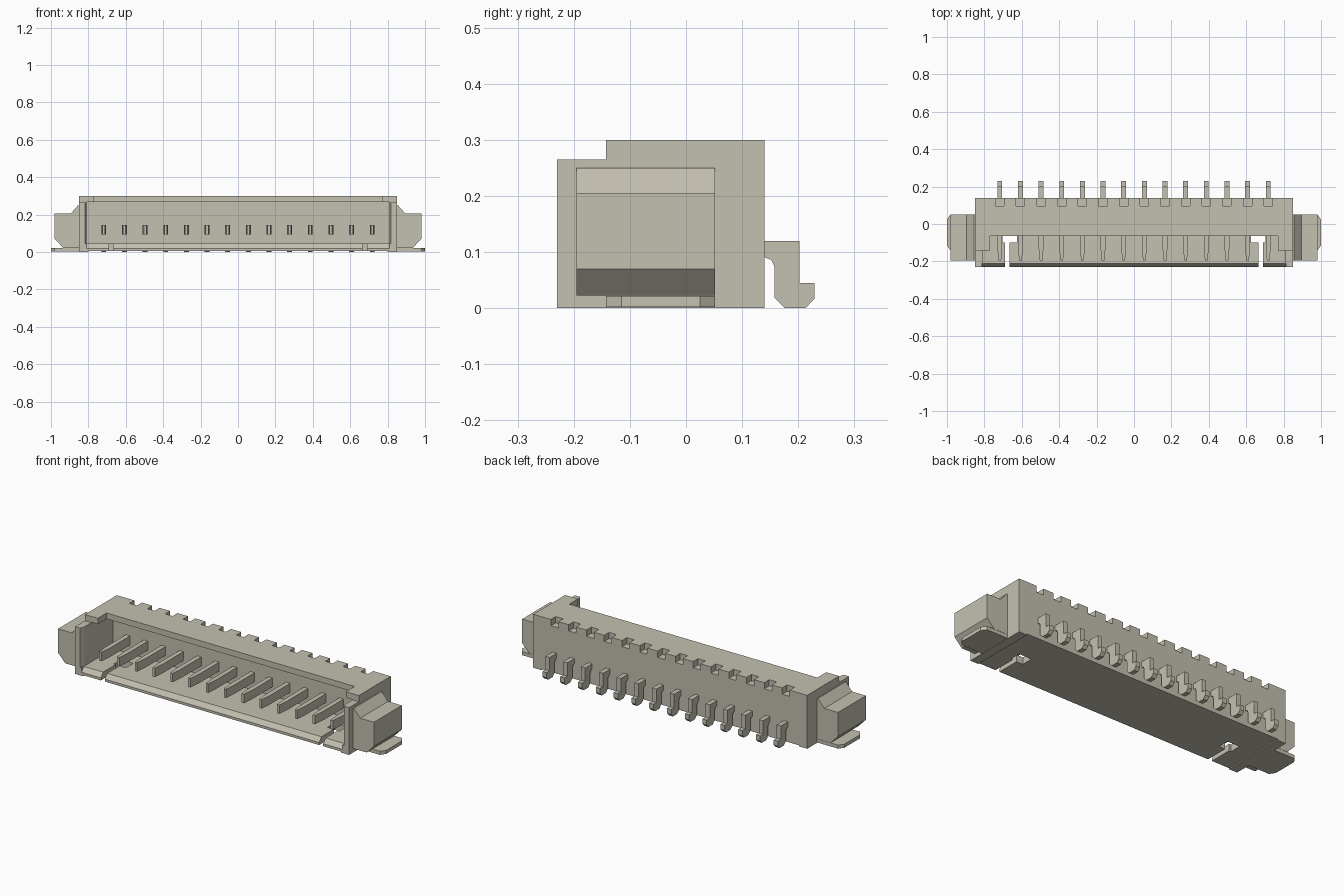
import bpy, bmesh
from mathutils import Vector

if "Cube" in bpy.data.objects:
    bpy.data.objects.remove(bpy.data.objects["Cube"], do_unlink=True)

mat = bpy.data.materials.new("warm_grey_plastic")
mat.use_nodes = True
colour = (0.55, 0.53, 0.44, 1)
mat.diffuse_color = colour
mat.node_tree.nodes["Principled BSDF"].inputs["Base Color"].default_value = colour


def add_prism(bm, pts, axis, a, b):
    """Extrude a 2D profile from a to b along the axis."""
    def place(p, t):
        return Vector({"x": (t, *p), "y": (p[0], t, p[1]), "z": (*p, t)}[axis])
    lo = [bm.verts.new(place(p, a)) for p in pts]
    hi = [bm.verts.new(place(p, b)) for p in pts]
    bm.faces.new(lo)
    bm.faces.new(hi)
    for i in range(len(pts)):
        j = (i + 1) % len(pts)
        bm.faces.new((lo[i], lo[j], hi[j], hi[i]))


def add_box(bm, x0, x1, y0, y1, z0, z1):
    add_prism(bm, [(x0, y0), (x1, y0), (x1, y1), (x0, y1)], "z", z0, z1)


def finish(bm, name):
    bmesh.ops.recalc_face_normals(bm, faces=bm.faces)
    me = bpy.data.meshes.new(name)
    bm.to_mesh(me)
    bm.free()
    me.materials.append(mat)
    ob = bpy.data.objects.new(name, me)
    bpy.context.collection.objects.link(ob)
    return ob


def prism(name, *args):
    bm = bmesh.new()
    add_prism(bm, *args)
    return finish(bm, name)


def boxes(name, dims):
    bm = bmesh.new()
    for d in dims:
        add_box(bm, *d)
    return finish(bm, name)


def cut(target, cutter):
    mod = target.modifiers.new(cutter.name, "BOOLEAN")
    mod.operation = "DIFFERENCE"
    mod.solver = "EXACT"
    mod.object = cutter
    cutter.hide_render = True
    cutter.hide_viewport = True
    cutter.display_type = "WIRE"


PINS = [(i - 6.5) * 0.1104 for i in range(14)]

# Housing shell with stepped roof
housing = prism("housing", [(-0.23, 0), (0.14, 0), (0.14, 0.3), (-0.143, 0.3),
                            (-0.143, 0.265), (-0.23, 0.265)], "x", -0.85, 0.85)
cut(housing, boxes("cavity_cutter", [(-0.81, 0.81, -0.25, 0.05, 0.045, 0.267)]))
cut(housing, boxes("roof_cutter", [(-0.77, 0.77, -0.25, -0.065, 0.2, 0.35)]))
cut(housing, boxes("underside_cutter", [(-0.8, 0.8, -0.25, 0.2, -0.05, 0.006)]))

# Bevelled mouth: floor lip and side walls
cut(housing, prism("lip_cutter", [(-0.25, -0.005), (-0.21, 0.045), (-0.21, 0.06),
                                  (-0.25, 0.06)], "x", -0.81, 0.81))
bm = bmesh.new()
for s in (-1, 1):
    add_prism(bm, [(s * 0.8, -0.25), (s * 0.825, -0.25), (s * 0.81, -0.205),
                   (s * 0.8, -0.205)], "z", 0.045, 0.28)
cut(housing, finish(bm, "mouth_cutter"))

# Notches along the rear top edge
cut(housing, boxes("notch_cutter", [(x - 0.023, x + 0.023, 0.097, 0.16, 0.265, 0.32)
                                    for x in PINS]))

# T-shaped slots through the floor
bm = bmesh.new()
for s in (-1, 1):
    tee = [(0.665, -0.26), (0.69, -0.26), (0.69, -0.1), (0.702, -0.1),
           (0.702, -0.035), (0.625, -0.035), (0.625, -0.1), (0.665, -0.1)]
    add_prism(bm, [(s * x, y) for x, y in tee], "z", -0.03, 0.07)
cut(housing, finish(bm, "slot_cutter"))

# Side ears and solder tabs
for s, side in ((1, "left"), (-1, "right")):
    ear = [(0.845, 0.25), (0.855, 0.25), (0.895, 0.205), (0.98, 0.205),
           (0.98, 0.07), (0.935, 0.023), (0.845, 0.023)]
    prism(side + "_ear", [(s * x, z) for x, z in ear], "y", -0.195, 0.052)
    tab = [(0.845, -0.143), (0.98, -0.143), (1.0, -0.115), (1.0, 0.025),
           (0.98, 0.052), (0.845, 0.052)]
    prism(side + "_solder_tab", [(s * x, y) for x, y in tab], "z", 0.002, 0.022)

# Contact pins: tapered blade inside, bent leg behind
LEG = [(0.13, 0.12), (0.202, 0.12), (0.202, 0.045), (0.229, 0.045), (0.229, 0.017),
       (0.213, 0), (0.176, 0), (0.158, 0.018), (0.158, 0.073), (0.152, 0.086),
       (0.142, 0.09), (0.13, 0.09)]
blades, legs = bmesh.new(), bmesh.new()
for x in PINS:
    add_prism(blades, [(x - 0.013, 0.06), (x - 0.013, -0.13), (x - 0.007, -0.195),
                       (x + 0.007, -0.195), (x + 0.013, -0.13), (x + 0.013, 0.06)],
              "z", 0.095, 0.145)
    add_prism(legs, LEG, "x", x - 0.013, x + 0.013)
finish(blades, "contact_blades")
finish(legs, "contact_legs")
